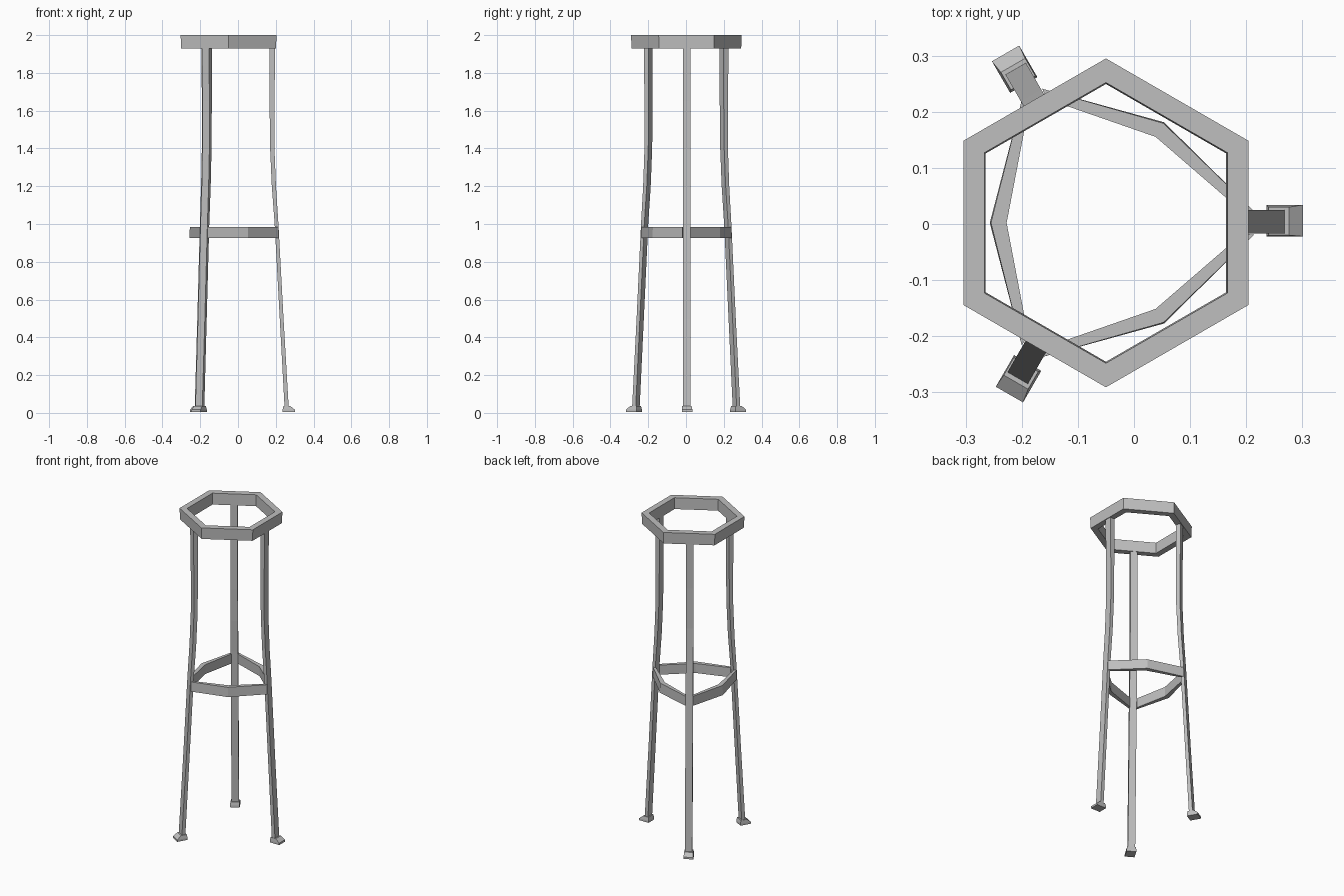
import bpy, bmesh, math
from mathutils import Matrix, Vector

if "Cube" in bpy.data.objects:
    bpy.data.objects.remove(bpy.data.objects["Cube"], do_unlink=True)

CENTRE = Vector((-0.05, 0.002, 0))

metal = bpy.data.materials.new("light grey metal")
metal.use_nodes = True
GREY = (0.52, 0.52, 0.52, 1)
metal.diffuse_color = GREY
metal.node_tree.nodes["Principled BSDF"].inputs["Base Color"].default_value = GREY


def loft(name, sections, angle=0, closed=False):
    """Skin a row of four-cornered sections, turned about the stool axis."""
    bm = bmesh.new()
    rows = [[bm.verts.new(p) for p in s] for s in sections]
    pairs = list(zip(rows, rows[1:]))
    if closed:
        pairs.append((rows[-1], rows[0]))
    else:
        bm.faces.new(rows[0])
        bm.faces.new(rows[-1])
    for a, b in pairs:
        for i in range(4):
            j = (i + 1) % 4
            bm.faces.new((a[i], a[j], b[j], b[i]))
    bmesh.ops.recalc_face_normals(bm, faces=bm.faces[:])
    bm.transform(Matrix.Translation(CENTRE) @ Matrix.Rotation(angle, 4, "Z"))
    mesh = bpy.data.meshes.new(name)
    bm.to_mesh(mesh)
    bm.free()
    mesh.materials.append(metal)
    obj = bpy.data.objects.new(name, mesh)
    bpy.context.collection.objects.link(obj)


def upright(inner, outer, low, high, flare=0.0):
    """Upright section of a flat band; flare scales its lower edge in plan."""
    f = 1 + flare
    return [(inner[0] * f, inner[1] * f, low), (outer[0] * f, outer[1] * f, low),
            (*outer, high), (*inner, high)]


def level(r0, r1, half, z, shift=0):
    """Level rectangle between two radii."""
    return [(r0, shift - half, z), (r1, shift - half, z),
            (r1, shift + half, z), (r0, shift + half, z)]


# Hexagonal seat ring, drawn in slightly at its lower edge
ring = []
for k in range(6):
    a = math.radians(30 + 60 * k)
    d = Vector((math.cos(a), math.sin(a)))
    ring.append(upright(d * 0.25, d * 0.293, 1.93, 2.0, -0.01))
loft("seat_ring", ring, closed=True)

# Leg profile: height, inner radius, outer radius
LEG = [(1.94, 0.217, 0.247), (1.65, 0.217, 0.243), (1.4, 0.220, 0.243),
       (1.2, 0.229, 0.251), (1.0, 0.244, 0.264), (0.5, 0.271, 0.291),
       (0.02, 0.297, 0.319)]

for k, side in enumerate(("left", "back_right", "front_right")):
    angle = math.radians(120 * k)
    loft(side + "_leg", [level(r0, r1, 0.021, z, 0.002) for z, r0, r1 in LEG],
         angle)

    # Wedge foot: flat base, short lip, sloping toe
    loft(side + "_foot", [level(0.286, 0.351, 0.028, 0.005, 0.004),
                          level(0.286, 0.351, 0.028, 0.017, 0.004),
                          level(0.290, 0.326, 0.025, 0.037, 0.003)], angle)

    # Bent footrest rail running from this leg to the next
    turn = math.radians(120)
    rail = []
    for end, sign in ((0, 1), (turn, -1)):
        rot = Matrix.Rotation(end, 2)
        rail.append(upright(rot @ Vector((0.244, sign * 0.019)),
                            rot @ Vector((0.264, sign * 0.021)), 0.925, 0.985))
    mid = Vector((math.cos(turn / 2), math.sin(turn / 2)))
    rail.insert(1, upright(mid * 0.177, mid * 0.205, 0.925, 0.985, 0.01))
    loft(side + "_footrest_rail", rail, angle)
